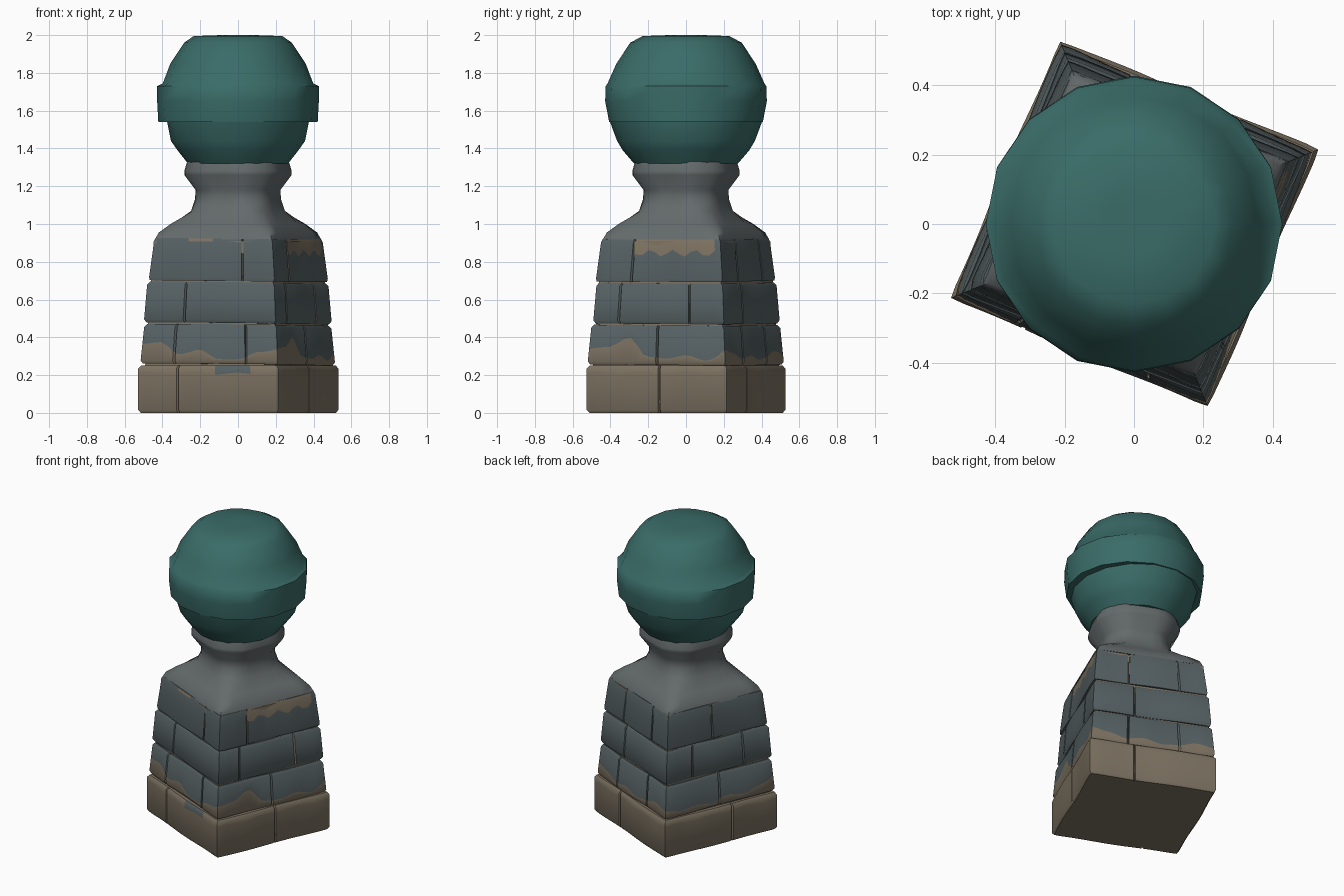
import bpy, bmesh, math

if "Cube" in bpy.data.objects:
    bpy.data.objects.remove(bpy.data.objects["Cube"])

def material(name, rgb):
    m = bpy.data.materials.new(name)
    m.diffuse_color = (*rgb, 1)
    m.use_nodes = True
    m.node_tree.nodes["Principled BSDF"].inputs["Base Color"].default_value = m.diffuse_color
    return m

SLATE = material("slate brick", (0.092, 0.118, 0.124))
TAN = material("tan stone", (0.205, 0.170, 0.122))
GREY = material("smooth grey stone", (0.128, 0.145, 0.146))
TEAL = material("teal ball", (0.042, 0.150, 0.138))
TURN = math.radians(-113)      # direction of the first (front) pillar side


def loft(name, rings, mats, pick=None, angle=40):
    """Closed solid through rings of equal point count, listed bottom to top."""
    bm = bmesh.new()
    loops = [[bm.verts.new(p) for p in ring] for ring in rings]
    n = len(loops[0])
    for row in range(len(loops) - 1):
        for i in range(n):
            j = (i + 1) % n
            f = bm.faces.new((loops[row][i], loops[row][j],
                              loops[row + 1][j], loops[row + 1][i]))
            f.material_index = pick(row, i) if pick else 0
    low = bm.faces.new(loops[0][::-1])
    top = bm.faces.new(loops[-1])
    if pick:
        low.material_index = pick(0, 0)
        top.material_index = pick(len(loops) - 2, 0)
    me = bpy.data.meshes.new(name)
    bm.to_mesh(me)
    bm.free()
    ob = bpy.data.objects.new(name, me)
    bpy.context.collection.objects.link(ob)
    for m in mats:
        me.materials.append(m)
    bpy.ops.object.select_all(action='DESELECT')
    bpy.context.view_layer.objects.active = ob
    ob.select_set(True)
    bpy.ops.object.shade_smooth_by_angle(angle=math.radians(angle))
    return ob


def square_point(side, u, half, cap, z, dent=0.0):
    """Point on a square ring whose corners are cut back to radius cap."""
    phi = math.atan(2 * u - 1)
    r = min(half / math.cos(phi), cap) - dent
    a = TURN + side * math.pi / 2 + phi
    return (r * math.cos(a), r * math.sin(a), z)


def square_ring(half, cap, z, steps=8):
    return [square_point(s, i / steps, half, cap, z) for s in range(4) for i in range(steps)]


def course(name, z0, z1, e0, e1, joints, mid, pick, inset=0.014):
    """One row of bricks with grooves at the joints; e0, e1 = front half widths."""
    samples = []               # (side, u, groove depth)
    for s in range(4):
        us = [(i / 20, 0) for i in range(20)
              if all(abs(i / 20 - j) > 0.02 for j in joints[s])]
        for j in joints[s]:
            us += [(j - 0.008, 0), (j, 0.016), (j + 0.008, 0)]
        samples += [(s, u, d) for u, d in sorted(us)]

    def ring(zf, shrink):
        pts = []
        for s, u, d in samples:
            z = zf(s, u)
            t = (z - z0) / (z1 - z0)
            e = e0 + (e1 - e0) * t - shrink
            wob = 0.004 * math.sin(9 * u + 2.3 * s + 11 * z0)   # worn faces
            lean = 0.005 * math.sin(math.tau * (s + u) / 4 + 30 * z0) if z0 > 0 else 0
            pts.append(square_point(s, u, e * 0.765, e * 1.075, z + lean, d + wob))
        return pts

    lip = 0.016
    rings = [ring(lambda s, u: z0, inset), ring(lambda s, u: z0 + lip, 0),
             ring(mid, 0), ring(lambda s, u: z1 - lip, 0), ring(lambda s, u: z1, inset)]
    return loft(name, rings, [SLATE, TAN],
                lambda row, i: pick(samples[i][0], samples[i][1], row, samples[i][2]))


# paint edge heights along each side (front, right, back, left)
WAVE = [[.36, .37, .305, .33, .28, .28, .32, .33],
        [.34, .35, .40, .30, .29, .31, .28, .32],
        [.34, .32, .29, .31, .285, .30, .33, .31],
        [.31, .29, .30, .28, .31, .29, .32, .35]]


def wave(s, u):
    x = min(u, 0.999) * 7
    i = int(x)
    f = (1 - math.cos((x - i) * math.pi)) / 2
    return WAVE[s][i] * (1 - f) + WAVE[s][i + 1] * f


# mortar core behind the bricks
loft("mortar_core", [square_ring(.395, .555, .05), square_ring(.375, .53, .25),
                     square_ring(.340, .482, .91)], [TAN])

# base course, tan with one chip of slate on the front
course("base_course", 0, .25, .53, .53, [[.28], [.52], [.35], [.6]],
       lambda s, u: .208 + .006 * math.sin(20 * u),
       lambda s, u, row, d: 0 if s == 0 and .52 < u < .77 and row >= 2 else 1)

# second course, tan worn edge along the bottom
course("lower_course", .256, .466, .52, .498, [[.25, .77], [.5], [.3, .72], [.5]], wave,
       lambda s, u, row, d: 1 if row < 2 else 0)

# third course
course("middle_course", .474, .690, .497, .478, [[.3], [.2, .74], [.35], [.25, .74]],
       lambda s, u: .58,
       lambda s, u, row, d: 1 if d and s == 1 and u > .5 else 0)


# fourth course, tan patch at the top of the right side
def patch_edge(s, u):
    return .85 + .018 * math.sin(34 * u) if s == 1 else .84


def patch(s, u, row, d):
    if s == 1 and (d or (.28 < u < .95 and row >= 2)):
        return 1
    return 1 if s == 0 and .28 < u < .5 and row == 3 else 0


course("upper_course", .698, .922, .478, .447, [[.75], [.28], [.3, .75], [.45]],
       patch_edge, patch, inset=0.006)

# shoulder and neck, square below turning round above
loft("shoulder_and_neck", [square_ring(h, c, z) for h, c, z in (
    (.338, .475, .918), (.325, .452, .955), (.285, .385, 1.0), (.222, .255, 1.07),
    (.210, .228, 1.13), (.208, .225, 1.18), (.262, .285, 1.26), (.265, .285, 1.28),
    (.250, .270, 1.33))], [GREY], angle=60)


# ball, with a band that stands out to the left and right
def oval(rx, ry, z, n=16):
    return [(rx * math.cos(math.tau * i / n), ry * math.sin(math.tau * i / n), z)
            for i in range(n)]


loft("ball", [oval(*p) for p in (
    (.265, .275, 1.32), (.320, .335, 1.39), (.355, .365, 1.44), (.375, .402, 1.54),
    (.422, .407, 1.541), (.428, .428, 1.65), (.428, .425, 1.73), (.398, .415, 1.745),
    (.358, .368, 1.85), (.285, .295, 1.96), (.235, .230, 1.995), (.09, .09, 2.0))],
     [TEAL], angle=50)
